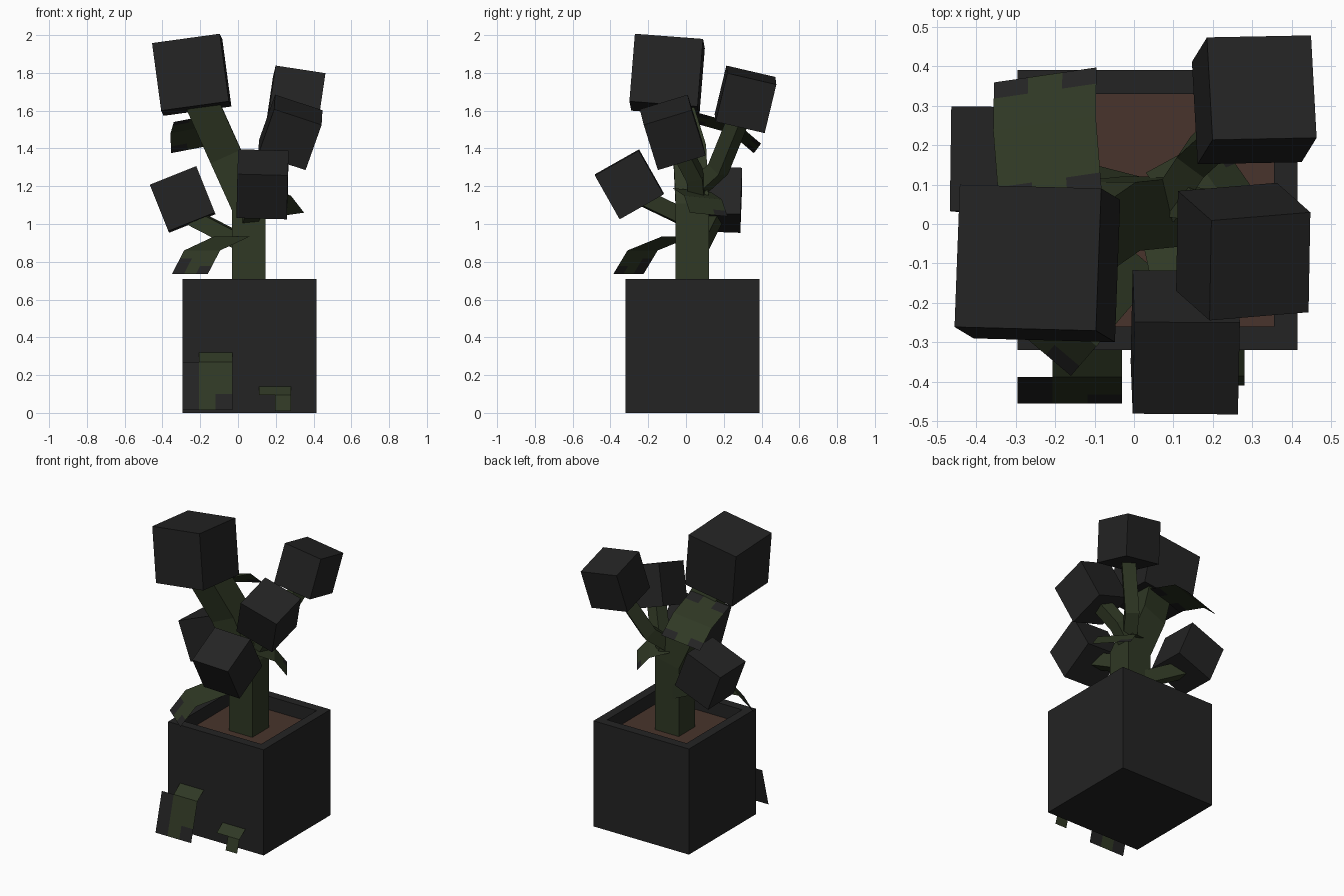
import bpy, bmesh
from mathutils import Vector as V

if "Cube" in bpy.data.objects:
    bpy.data.objects.remove(bpy.data.objects["Cube"])


def material(name, rgb):
    m = bpy.data.materials.new(name)
    m.diffuse_color = (*rgb, 1)
    m.use_nodes = True
    m.node_tree.nodes["Principled BSDF"].inputs["Base Color"].default_value = m.diffuse_color
    return m


BLACK = material("charcoal", (0.017, 0.017, 0.017))
GREEN = material("dark_green", (0.029, 0.040, 0.018))
BROWN = material("soil_brown", (0.065, 0.034, 0.025))


def finish(bm, name, mats, solid=True):
    if solid:
        bmesh.ops.recalc_face_normals(bm, faces=bm.faces)
    me = bpy.data.meshes.new(name)
    bm.to_mesh(me)
    bm.free()
    for m in mats:
        me.materials.append(m)
    ob = bpy.data.objects.new(name, me)
    bpy.context.collection.objects.link(ob)
    return ob


def bloom(name, centre, size, x_axis, z_axis):
    """Tilted cube given by its centre and two of its axes."""
    z = V(z_axis).normalized()
    x = V(x_axis)
    x = (x - z * x.dot(z)).normalized()
    y = z.cross(x)
    bm = bmesh.new()
    bmesh.ops.create_cube(bm, size=size)
    for v in bm.verts:
        v.co = V(centre) + x * v.co.x + y * v.co.y + z * v.co.z
    finish(bm, name, [BLACK])


def stem(name, points, width):
    """Square tube along a path with mitred joints."""
    pts = [V(p) for p in points]
    d = (pts[1] - pts[0]).normalized()
    side = V((1, 0, 0)) if abs(d.z) > 0.99 else d.cross(V((0, 0, 1))).normalized()
    up = side.cross(d)
    h = width / 2
    ring = [pts[0] + side * h * a + up * h * b
            for a, b in ((-1, -1), (1, -1), (1, 1), (-1, 1))]
    bm = bmesh.new()
    verts = [bm.verts.new(c) for c in ring]
    bm.faces.new(verts)
    for k in range(1, len(pts)):
        d = (pts[k] - pts[k - 1]).normalized()
        nxt = (pts[k + 1] - pts[k]).normalized() if k + 1 < len(pts) else d
        n = (d + nxt).normalized()
        new = [bm.verts.new(v.co + d * ((pts[k] - v.co).dot(n) / d.dot(n))) for v in verts]
        for i in range(4):
            j = (i + 1) % 4
            bm.faces.new((verts[i], verts[j], new[j], new[i]))
        verts = new
    bm.faces.new(verts)
    finish(bm, name, [GREEN])


def leaf(name, centres, side, paint, cols=3, sub=3):
    """Bent sheet; paint(col, row) gives 0 green, 1 black, None for no face."""
    side = V(side)
    path = []
    for a, b in zip(centres, centres[1:]):
        path += [V(a).lerp(V(b), k / sub) for k in range(sub)]
    path.append(V(centres[-1]))
    bm = bmesh.new()
    grid = [[bm.verts.new(p + side * (2 * i / cols - 1)) for i in range(cols + 1)]
            for p in path]
    for j in range(len(path) - 1):
        for i in range(cols):
            c = paint(i, j)
            if c is not None:
                f = bm.faces.new((grid[j][i], grid[j + 1][i],
                                  grid[j + 1][i + 1], grid[j][i + 1]))
                f.material_index = c
    bmesh.ops.delete(bm, geom=[v for v in bm.verts if not v.link_faces], context='VERTS')
    finish(bm, name, [GREEN, BLACK], solid=False)


# Hollow pot: cube with inset, sunken top; its inner floor is the soil
bm = bmesh.new()
bmesh.ops.create_cube(bm, size=0.71)
bmesh.ops.translate(bm, verts=bm.verts, vec=(0.06, 0.035, 0.355))
top = max(bm.faces, key=lambda f: f.calc_center_median().z)
bmesh.ops.inset_individual(bm, faces=[top], thickness=0.085)
floor = bmesh.ops.extrude_discrete_faces(bm, faces=[top])["faces"][0]
bmesh.ops.translate(bm, verts=floor.verts, vec=(0, 0, -0.09))
floor.material_index = 1
finish(bm, "pot", [BLACK, BROWN])

# Trunk and side stems
stem("trunk", [(0.057, 0.033, 0.6), (0.057, 0.033, 1.09),
               (-0.07, 0.02, 1.37), (-0.2, -0.07, 1.66)], 0.175)
stem("left_stem", [(0.04, 0.07, 0.89), (-0.27, 0.15, 1.05)], 0.085)
stem("front_stem", [(0.06, -0.02, 1.04), (0.11, -0.25, 1.15)], 0.085)
stem("right_stem", [(0.09, 0.06, 1.14), (0.16, 0.05, 1.25), (0.25, -0.04, 1.42)], 0.085)
stem("back_stem", [(0.08, 0.05, 1.18), (0.16, 0.17, 1.29), (0.28, 0.28, 1.56)], 0.085)

# Cube blooms
bloom("top_bloom", (-0.245, -0.1, 1.79), 0.362, (0.36, -0.01, 0.045), (-0.05, 0.03, 0.37))
bloom("back_bloom", (0.305, 0.315, 1.66), 0.267, (0.26, 0.005, -0.04), (0.04, 0.065, 0.27))
bloom("right_bloom", (0.277, -0.07, 1.485), 0.265, (0.25, 0.02, -0.08), (0.085, -0.075, 0.24))
bloom("front_bloom", (0.13, -0.3, 1.21), 0.267, (0.265, 0, -0.01), (0.005, -0.13, 0.23))
bloom("left_bloom", (-0.293, 0.16, 1.13), 0.265, (0.245, 0, 0.1), (-0.1, 0.01, 0.25))

# Leaves on the plant
leaf("front_leaf", [(-0.03, -0.045, 0.935), (-0.19, -0.23, 0.86), (-0.255, -0.305, 0.735)],
     (0.095, -0.08, 0), lambda i, j: int((i == 0 and j >= 4) or (i == 2 and j == 5)))
leaf("right_leaf", [(0.1, 0.03, 1.18), (0.21, 0.09, 1.14), (0.28, 0.12, 1.05)],
     (-0.07, 0.1, -0.01), lambda i, j: int(j == 5 and i == 2))
leaf("back_leaf", [(-0.21, 0.04, 1.565), (-0.227, 0.255, 1.505), (-0.225, 0.378, 1.4)],
     (0.13, 0.019, 0.025), lambda i, j: int(j in (0, 5) and i != 1))


# Fallen leaves leaning on the pot
def large_paint(i, j):
    if i == 0:
        return None if j < 3 else 1
    return int(j == 5 and i == 2)


leaf("large_fallen_leaf", [(-0.1625, -0.32, 0.32), (-0.1625, -0.388, 0.27),
                           (-0.1625, -0.455, 0.015)], (0.1325, 0, 0), large_paint)
leaf("small_fallen_leaf", [(0.195, -0.32, 0.14), (0.195, -0.385, 0.095),
                           (0.195, -0.41, 0.01)], (0.085, 0, 0),
     lambda i, j: None if j >= 3 and i == 0 else 0, cols=2)
